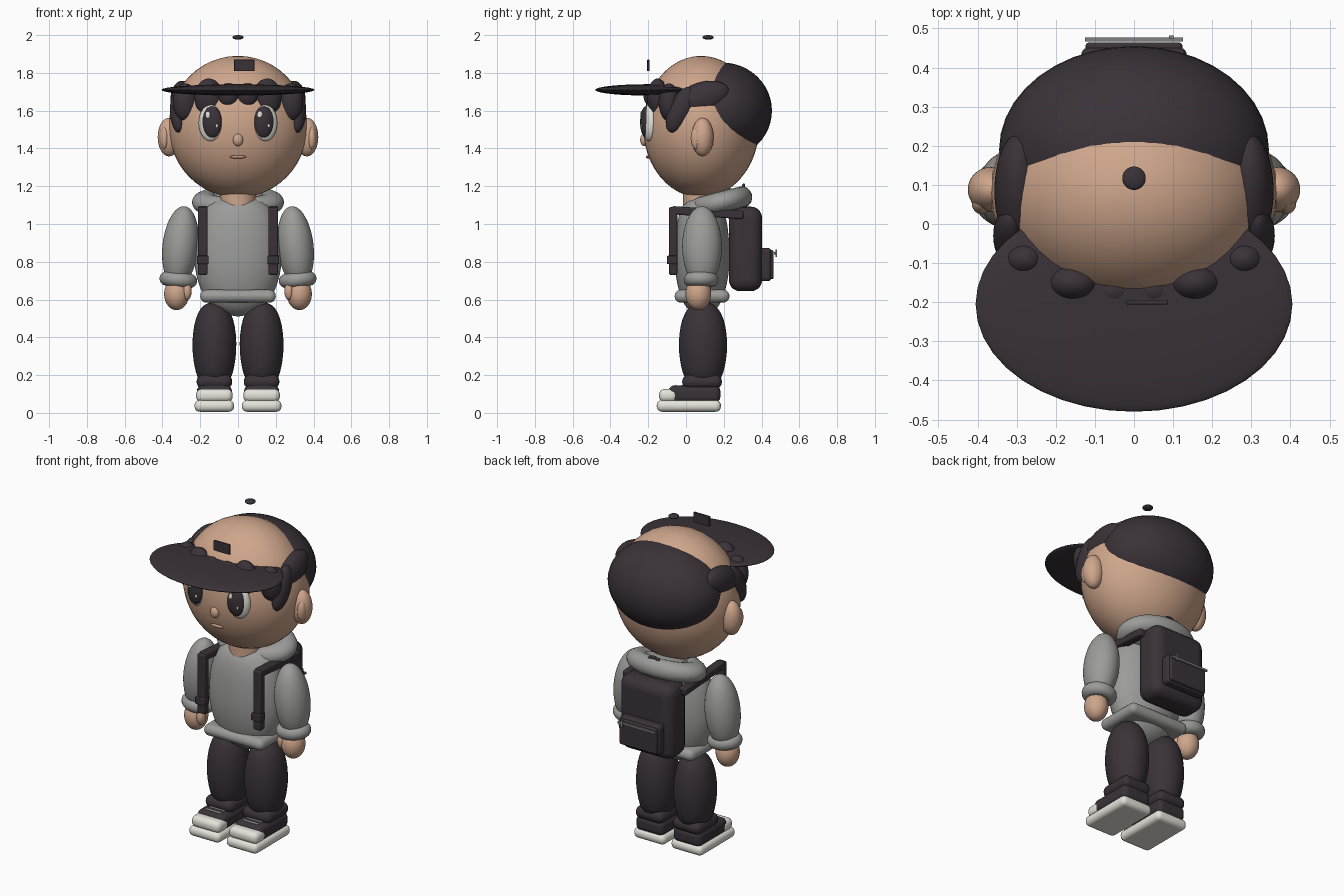
import bpy, math
from mathutils import Vector

cube = bpy.data.objects.get("Cube")
if cube:
    bpy.data.objects.remove(cube, do_unlink=True)


def material(name, rgb):
    m = bpy.data.materials.new(name)
    m.use_nodes = True
    m.diffuse_color = (*rgb, 1)
    m.node_tree.nodes["Principled BSDF"].inputs["Base Color"].default_value = (*rgb, 1)
    return m


SKIN = material("skin", (0.62, 0.38, 0.26))
DARK = material("charcoal", (0.042, 0.032, 0.04))
GREY = material("hoodie grey", (0.33, 0.33, 0.32))
WHITE = material("off white", (0.78, 0.77, 0.70))
LIP = material("lip", (0.50, 0.27, 0.19))
METAL = material("zip grey", (0.22, 0.22, 0.22))


def finish(name, mat, rot=(0, 0, 0)):
    ob = bpy.context.object
    ob.name = name
    ob.rotation_euler = [math.radians(a) for a in rot]
    ob.data.materials.append(mat)
    bpy.ops.object.shade_smooth_by_angle(angle=math.radians(40))
    return ob


def ball(name, mat, loc, radii, rot=(0, 0, 0)):
    bpy.ops.mesh.primitive_uv_sphere_add(segments=40, ring_count=24, location=loc)
    bpy.context.object.scale = radii
    return finish(name, mat, rot)


def box(name, mat, loc, half, bevel=0.0, rot=(0, 0, 0)):
    bpy.ops.mesh.primitive_cube_add(size=2, location=loc)
    ob = bpy.context.object
    ob.scale = half
    bpy.ops.object.transform_apply(location=False, rotation=False, scale=True)
    if bevel:
        mod = ob.modifiers.new("round", "BEVEL")
        mod.width, mod.segments = bevel, 5
    return finish(name, mat, rot)


def ring(name, mat, loc, major, minor, scale=(1, 1, 1), rot=(0, 0, 0)):
    bpy.ops.mesh.primitive_torus_add(major_radius=major, minor_radius=minor, location=loc,
                                     major_segments=40, minor_segments=16)
    bpy.context.object.scale = scale
    return finish(name, mat, rot)


def lathe(name, mat, loc, profile, depth):
    """Spin (radius, z) pairs round z, squeezed in y by depth."""
    n, verts, faces = 40, [], []
    for r, z in profile:
        for i in range(n):
            a = math.tau * i / n
            verts.append((r * math.cos(a), r * depth * math.sin(a), z))
    for j in range(len(profile) - 1):
        for i in range(n):
            k = (i + 1) % n
            faces.append((j * n + i, j * n + k, (j + 1) * n + k, (j + 1) * n + i))
    me = bpy.data.meshes.new(name)
    me.from_pydata(verts, [], faces)
    ob = bpy.data.objects.new(name, me)
    bpy.context.collection.objects.link(ob)
    ob.location = loc
    bpy.context.view_layer.objects.active = ob
    bpy.ops.object.select_all(action="DESELECT")
    ob.select_set(True)
    sub = ob.modifiers.new("smooth", "SUBSURF")
    sub.levels = sub.render_levels = 1
    return finish(name, mat)


# Head and face
ball("head", SKIN, (0, 0.08, 1.515), (0.367, 0.307, 0.375))
ball("nose", SKIN, (0, -0.22, 1.445), (0.027, 0.023, 0.033))
ball("mouth", LIP, (0, -0.2, 1.355), (0.043, 0.012, 0.009))
bpy.ops.mesh.primitive_cylinder_add(radius=0.095, depth=0.14, location=(0, 0.08, 1.13), vertices=40)
finish("neck", SKIN)

# Hair mass and cap pieces
ball("hair_back", DARK, (0, 0.19, 1.6), (0.345, 0.265, 0.255))
ball("cap_brim", DARK, (0, -0.205, 1.71), (0.405, 0.275, 0.03))
ball("cap_button", DARK, (0, 0.117, 1.988), (0.03, 0.03, 0.012))
box("cap_badge", DARK, (0.033, -0.2, 1.84), (0.054, 0.006, 0.031), 0.004)

# Torso, hem and hood
lathe("torso", GREY, (0, 0.085, 0),
      [(0.001, 0.51), (0.07, 0.52), (0.15, 0.565), (0.195, 0.64), (0.225, 0.73), (0.235, 0.82),
       (0.228, 0.92), (0.21, 1.02), (0.17, 1.1), (0.1, 1.14), (0.001, 1.15)], 0.63)
box("hoodie_hem", GREY, (0, 0.085, 0.618), (0.2, 0.145, 0.034), 0.033)
ring("hood", GREY, (0, 0.185, 1.115), 0.165, 0.07, (1.04, 0.72, 0.8), (14, 0, 0))
ball("hood_back", GREY, (0, 0.21, 1.11), (0.19, 0.13, 0.075), (14, 0, 0))

# Backpack
box("backpack", DARK, (0, 0.315, 0.868), (0.18, 0.088, 0.224), 0.06)
box("backpack_pocket", DARK, (0, 0.42, 0.785), (0.135, 0.032, 0.088), 0.02)
box("pocket_flap", DARK, (0, 0.452, 0.785), (0.124, 0.012, 0.077), 0.01)
box("pocket_zip", METAL, (0, 0.472, 0.845), (0.125, 0.005, 0.006))
box("zip_pull", METAL, (0.095, 0.478, 0.845), (0.006, 0.004, 0.02))
ring("backpack_handle", DARK, (0, 0.305, 1.165), 0.04, 0.01, (1, 1, 0.8), (90, 0, 0))

for side, s in (("left", 1), ("right", -1)):
    # Eyes
    ball(side + "_eye_white", WHITE, (s * 0.146, -0.195, 1.535), (0.064, 0.032, 0.096), (0, 0, s * 16))
    ball(side + "_pupil", DARK, (s * 0.138, -0.211, 1.54), (0.053, 0.03, 0.084), (0, 0, s * 14))
    ball(side + "_eye_glint_large", WHITE, (s * 0.138 - 0.022, -0.236, 1.578), (0.013, 0.006, 0.019))
    ball(side + "_eye_glint_small", WHITE, (s * 0.138 + 0.025, -0.238, 1.52), (0.007, 0.005, 0.01))

    # Ears
    ball(side + "_ear", SKIN, (s * 0.365, 0.088, 1.46), (0.06, 0.058, 0.102))
    ball(side + "_ear_inner", SKIN, (s * 0.39, 0.055, 1.455), (0.025, 0.03, 0.06))

    # Fringe and side locks
    for i, (x, y, z, r, h) in enumerate([(0.05, -0.17, 1.68, 0.06, 0.065),
                                         (0.155, -0.15, 1.67, 0.075, 0.1),
                                         (0.28, -0.09, 1.645, 0.065, 0.1)]):
        ball(f"{side}_fringe_{i + 1}", DARK, (s * x, y, z), (r, 0.055, h))
    ball(side + "_sideburn", DARK, (s * 0.315, -0.03, 1.605), (0.045, 0.06, 0.13), (-25, 0, 0))
    ball(side + "_side_hair", DARK, (s * 0.295, 0.085, 1.665), (0.062, 0.15, 0.085), (18, 0, 0))

    # Arms
    ball(side + "_sleeve", GREY, (s * 0.305, 0.085, 0.88), (0.095, 0.105, 0.215), (0, -s * 6, 0))
    ball(side + "_hand", SKIN, (s * 0.325, 0.065, 0.63), (0.066, 0.068, 0.086))
    ball(side + "_thumb", SKIN, (s * 0.27, 0.035, 0.645), (0.025, 0.03, 0.048))
    ring(side + "_cuff", GREY, (s * 0.316, 0.08, 0.705), 0.062, 0.038, (1, 0.92, 1), (0, -s * 6, 0))

    # Legs
    lathe(side + "_trouser", DARK, (s * 0.125, 0.09, 0),
          [(0.001, 0.59), (0.055, 0.578), (0.09, 0.53), (0.11, 0.46), (0.119, 0.37),
           (0.113, 0.28), (0.098, 0.21), (0.08, 0.16), (0.001, 0.15)], 1.1)
    box(side + "_trouser_cuff", DARK, (s * 0.125, 0.085, 0.165), (0.094, 0.105, 0.037), 0.035)

    # Shoes
    box(side + "_sole", WHITE, (s * 0.125, 0.015, 0.037), (0.105, 0.17, 0.031), 0.028)
    box(side + "_shoe_upper", DARK, (s * 0.125, 0.045, 0.1), (0.093, 0.137, 0.045), 0.03)
    box(side + "_toe_cap", WHITE, (s * 0.125, -0.093, 0.092), (0.097, 0.05, 0.035), 0.03)
    for i in range(2):
        box(f"{side}_lace_{i + 1}", WHITE, (s * 0.125, -0.055 + i * 0.035, 0.145), (0.05, 0.004, 0.003))

    # Backpack straps
    box(side + "_strap_front", DARK, (s * 0.187, -0.068, 0.91), (0.026, 0.022, 0.18), 0.01)
    box(side + "_strap_top", DARK, (s * 0.187, 0.115, 1.06), (0.026, 0.19, 0.022), 0.01, (-4, 0, 0))
    box(side + "_strap_buckle", DARK, (s * 0.187, -0.075, 0.81), (0.031, 0.026, 0.022), 0.005)
